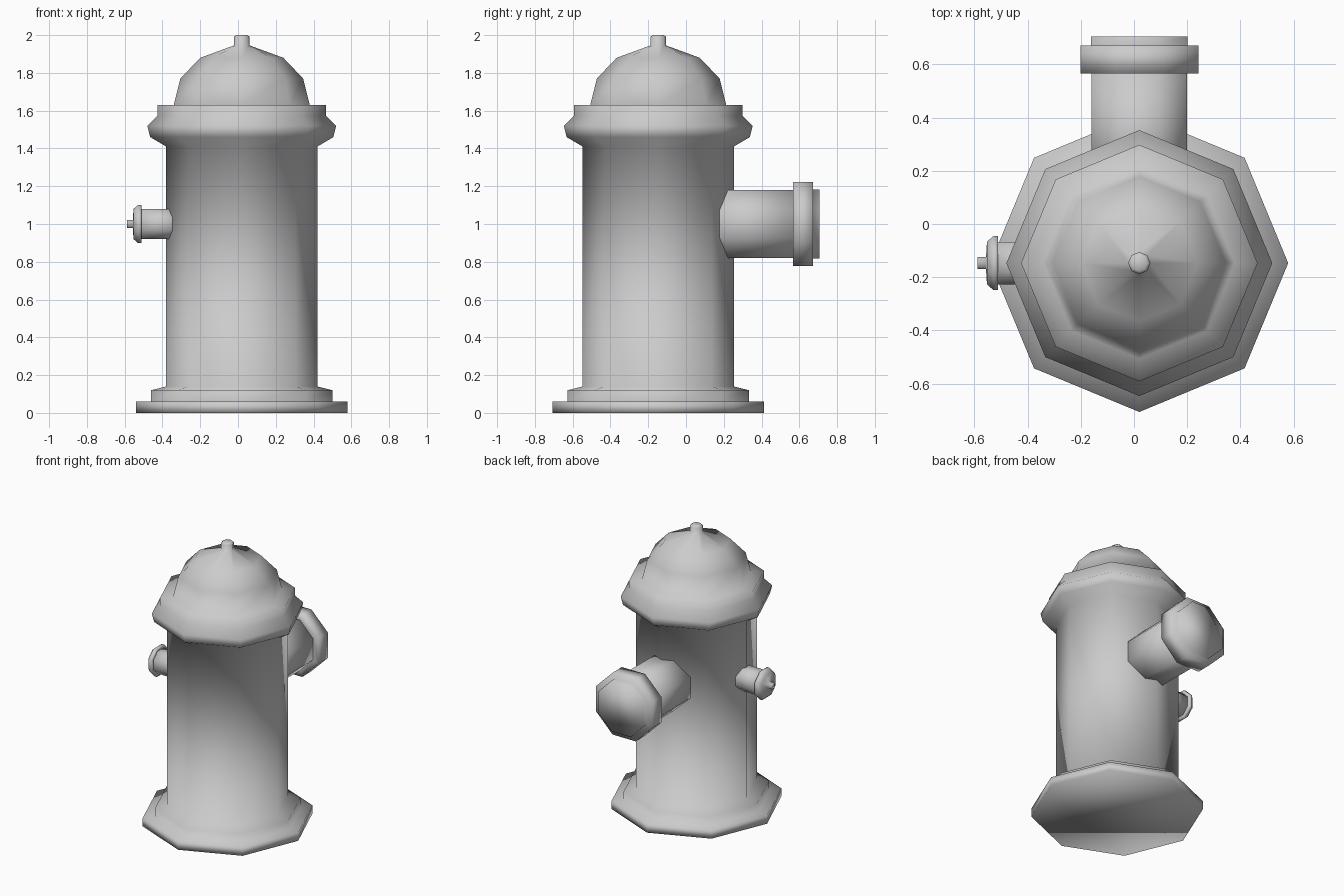
import bpy, bmesh
from math import cos, sin, pi
from mathutils import Matrix

cube = bpy.data.objects.get("Cube")
if cube:
    bpy.data.objects.remove(cube, do_unlink=True)

SIDES = 8
AXIS_X, AXIS_Y = 0.02, -0.147

gray = bpy.data.materials.new("cast_iron_gray")
gray.use_nodes = True
color = (0.6, 0.6, 0.6, 1)
gray.diffuse_color = color
gray.node_tree.nodes["Principled BSDF"].inputs["Base Color"].default_value = color


def lathe(name, profile, matrix, flat_on_axis=False):
    """Spin (radius, height) points into a closed smooth octagonal solid."""
    turn = pi / SIDES if flat_on_axis else 0
    grow = 1 / cos(pi / SIDES) if flat_on_axis else 1
    bm = bmesh.new()
    rings = []
    for r, h in profile:
        angles = [turn + 2 * pi * i / SIDES for i in range(SIDES)]
        rings.append([bm.verts.new((r * grow * cos(a), r * grow * sin(a), h))
                      for a in angles])
    for low, high in zip(rings, rings[1:]):
        for i in range(SIDES):
            j = (i + 1) % SIDES
            bm.faces.new((low[i], low[j], high[j], high[i]))
    bm.faces.new(rings[0][::-1])
    bm.faces.new(rings[-1])
    for face in bm.faces:
        face.smooth = True
    mesh = bpy.data.meshes.new(name)
    bm.to_mesh(mesh)
    bm.free()
    mesh.materials.append(gray)
    obj = bpy.data.objects.new(name, mesh)
    obj.matrix_world = matrix
    bpy.context.collection.objects.link(obj)
    return obj


upright = Matrix.Translation((AXIS_X, AXIS_Y, 0))
backward = Matrix.Translation((AXIS_X, 0, 1)) @ Matrix.Rotation(-pi / 2, 4, 'X')
sideways = Matrix.Translation((0, AXIS_Y, 1)) @ Matrix.Rotation(-pi / 2, 4, 'Y')

# Barrel with stepped base, flared collar, dome and top nut
lathe("hydrant_barrel", [
    (0.56, 0), (0.56, 0.06), (0.48, 0.06), (0.48, 0.12), (0.40, 0.14),
    (0.40, 1.41), (0.485, 1.46), (0.50, 1.52), (0.445, 1.575), (0.445, 1.63),
    (0.36, 1.63), (0.325, 1.77), (0.22, 1.88), (0.042, 1.945),
    (0.042, 1.99), (0.03, 2.0)], upright)

# Large outlet at the back with its cap
lathe("outlet_pipe", [(0.18, 0.1), (0.18, 0.58)], backward, True)
lathe("outlet_cap", [(0.18, 0.567), (0.222, 0.567), (0.222, 0.672),
                     (0.182, 0.672), (0.182, 0.706)], backward, True)

# Small side valve with a rounded disc and a nut
lathe("valve_stem", [(0.08, 0.3), (0.08, 0.52)], sideways, True)
lathe("valve_disc", [(0.08, 0.512), (0.101, 0.512), (0.101, 0.53),
                     (0.08, 0.553), (0.022, 0.557), (0.022, 0.588)],
      sideways, True)
